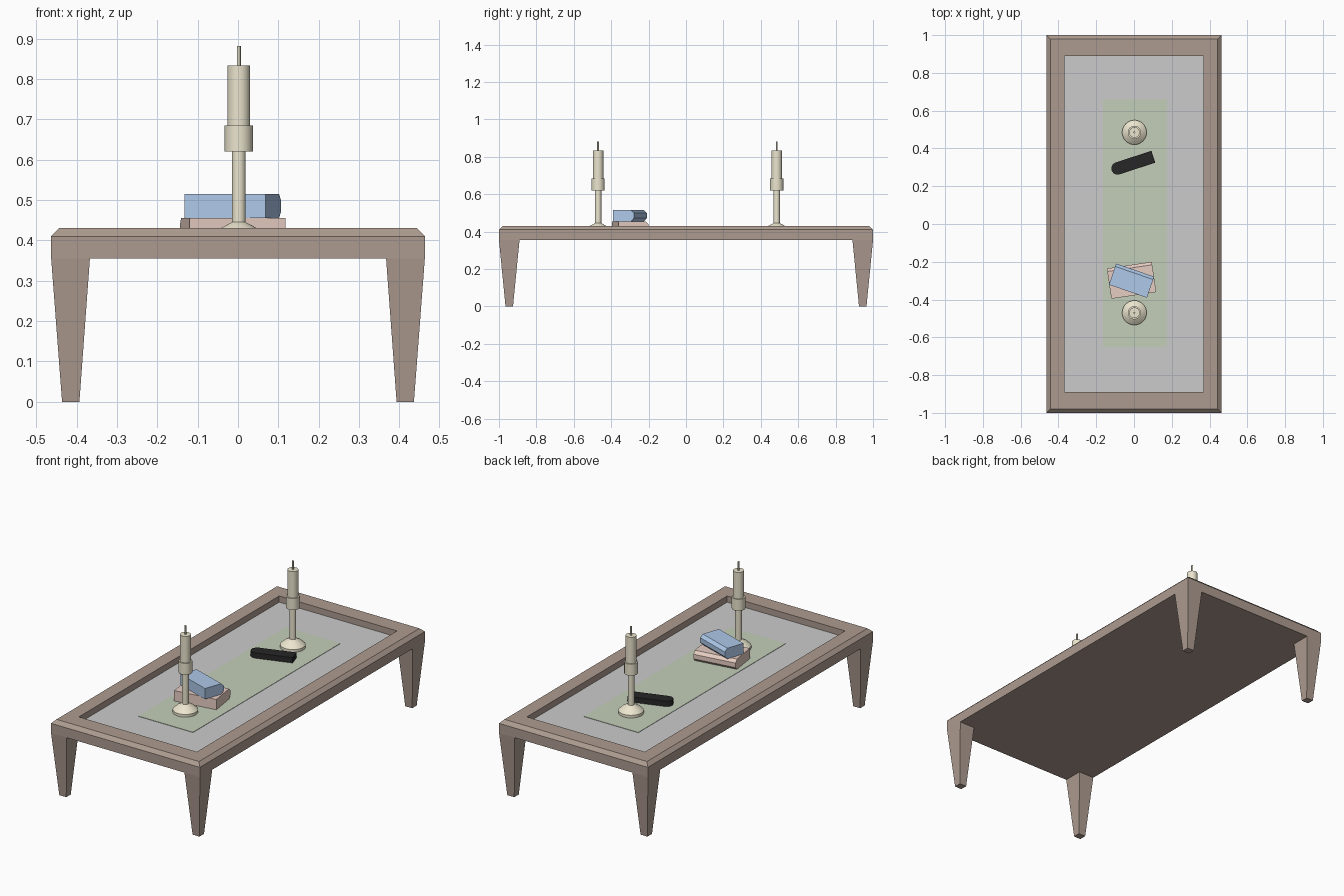
import bpy, bmesh
from math import cos, sin, pi, radians
from mathutils import Matrix

if "Cube" in bpy.data.objects:
    bpy.data.objects.remove(bpy.data.objects["Cube"])


def material(name, rgb):
    m = bpy.data.materials.new(name)
    m.diffuse_color = (*rgb, 1)
    m.use_nodes = True
    m.node_tree.nodes["Principled BSDF"].inputs["Base Color"].default_value = m.diffuse_color
    return m


WOOD = material("dark wood", (0.42, 0.33, 0.28))
CLOTH = material("green cloth", (0.55, 0.62, 0.49))
BRASS = material("pale cream", (0.84, 0.79, 0.62))
BLUE = material("blue cover", (0.42, 0.58, 0.82))
PINK = material("pink cover", (0.79, 0.61, 0.54))
BLACK = material("black plastic", (0.02, 0.02, 0.02))


def finish(name, bm, mat=None):
    bmesh.ops.recalc_face_normals(bm, faces=bm.faces)
    me = bpy.data.meshes.new(name)
    bm.to_mesh(me)
    bm.free()
    ob = bpy.data.objects.new(name, me)
    bpy.context.collection.objects.link(ob)
    if mat:
        me.materials.append(mat)
    return ob


def rect(x0, x1, y0, y1, z):
    return [(x0, y0, z), (x1, y0, z), (x1, y1, z), (x0, y1, z)]


def loft(name, loops, mat=None):
    """Skin a stack of equal-length loops and cap both ends."""
    bm = bmesh.new()
    rings = [[bm.verts.new(p) for p in loop] for loop in loops]
    n = len(rings[0])
    for a, b in zip(rings, rings[1:]):
        for i in range(n):
            j = (i + 1) % n
            bm.faces.new((a[i], a[j], b[j], b[i]))
    bm.faces.new(rings[0][::-1])
    bm.faces.new(rings[-1])
    return finish(name, bm, mat)


def lathe(name, profile, x, y, mat, sides=32):
    ob = loft(name, [[(r * cos(2 * pi * i / sides), r * sin(2 * pi * i / sides), z)
                      for i in range(sides)] for r, z in profile], mat)
    ob.location = (x, y, 0)
    bpy.ops.object.select_all(action='DESELECT')
    ob.select_set(True)
    bpy.context.view_layer.objects.active = ob
    bpy.ops.object.shade_smooth_by_angle(angle=radians(30))
    return ob


X, Y = 0.463, 1.0        # table half sizes
IX, IY = 0.367, 0.89     # recess half sizes
APRON, PANEL = 0.355, 0.395


def centred(x, y, z):
    return rect(-x, x, -y, y, z)


# Table top with chamfered rim and recessed well
loft("table_top", [centred(X, Y, APRON), centred(X, Y, 0.41),
                   centred(X - 0.02, Y - 0.02, 0.43), centred(IX, IY, 0.43),
                   centred(IX, IY, PANEL - 0.005)], WOOD)

# Grey inset panel and cloth runner
loft("inset_panel", [centred(IX, IY, PANEL - 0.004), centred(IX, IY, PANEL)])
loft("runner", [rect(-0.165, 0.175, -0.65, 0.66, PANEL - 0.001),
                rect(-0.165, 0.175, -0.65, 0.66, PANEL + 0.002)], CLOTH)

# Four tapered corner legs
for sx, side in ((-1, "left"), (1, "right")):
    for sy, end in ((-1, "front"), (1, "back")):
        loft(f"{end}_{side}_leg",
             [rect(sx * 0.393, sx * 0.436, sy * 0.925, sy * 0.965, 0),
              rect(sx * IX, sx * X, sy * IY, sy * Y, APRON)], WOOD)

# Candlesticks with candle and wick
for end, y in (("front", -0.47), ("back", 0.485)):
    lathe(f"{end}_candlestick",
          [(0.065, PANEL), (0.065, 0.412), (0.045, 0.43), (0.017, 0.445),
           (0.017, 0.62), (0.035, 0.62), (0.035, 0.685), (0.028, 0.685)],
          0.002, y, BRASS)
    lathe(f"{end}_candle", [(0.028, 0.68), (0.028, 0.833), (0.005, 0.833)],
          0.002, y, BRASS)
    lathe(f"{end}_wick", [(0.005, 0.83), (0.005, 0.882)], 0.002, y, BRASS, 12)


def book(name, length, width, z0, z1, loc, angle, mat):
    """Book block with a faceted spine along its back edge."""
    h, w, c = z1 - z0, width / 2, 0.016
    prof = [(-w, 0), (w - c, 0), (w, h * 0.28), (w, h * 0.72), (w - c, h), (-w, h)]
    ob = loft(name, [[(s * length / 2, y, z) for y, z in prof] for s in (-1, 1)], mat)
    ob.location = (*loc, z0)
    ob.rotation_euler.z = radians(angle)
    return ob


# Two stacked books
book("lower_book", 0.24, 0.162, PANEL + 0.002, 0.455, (-0.013, -0.298), 8.5, PINK)
book("upper_book", 0.213, 0.118, 0.455, 0.515, (-0.013, -0.30), -19, BLUE)

# Remote control with one rounded end
arc = [(-0.09 + 0.033 * cos(a), 0.033 * sin(a))
       for a in [radians(90 + 30 * i) for i in range(7)]]
outline = arc + [(0.11, -0.033), (0.11, 0.033)]
remote = loft("remote_control", [[(x, y, 0) for x, y in outline],
                                 [(x, y, 0.03) for x, y in outline]], BLACK)
remote.location = (-0.002, 0.322, PANEL + 0.002)
remote.rotation_euler.z = radians(18)
